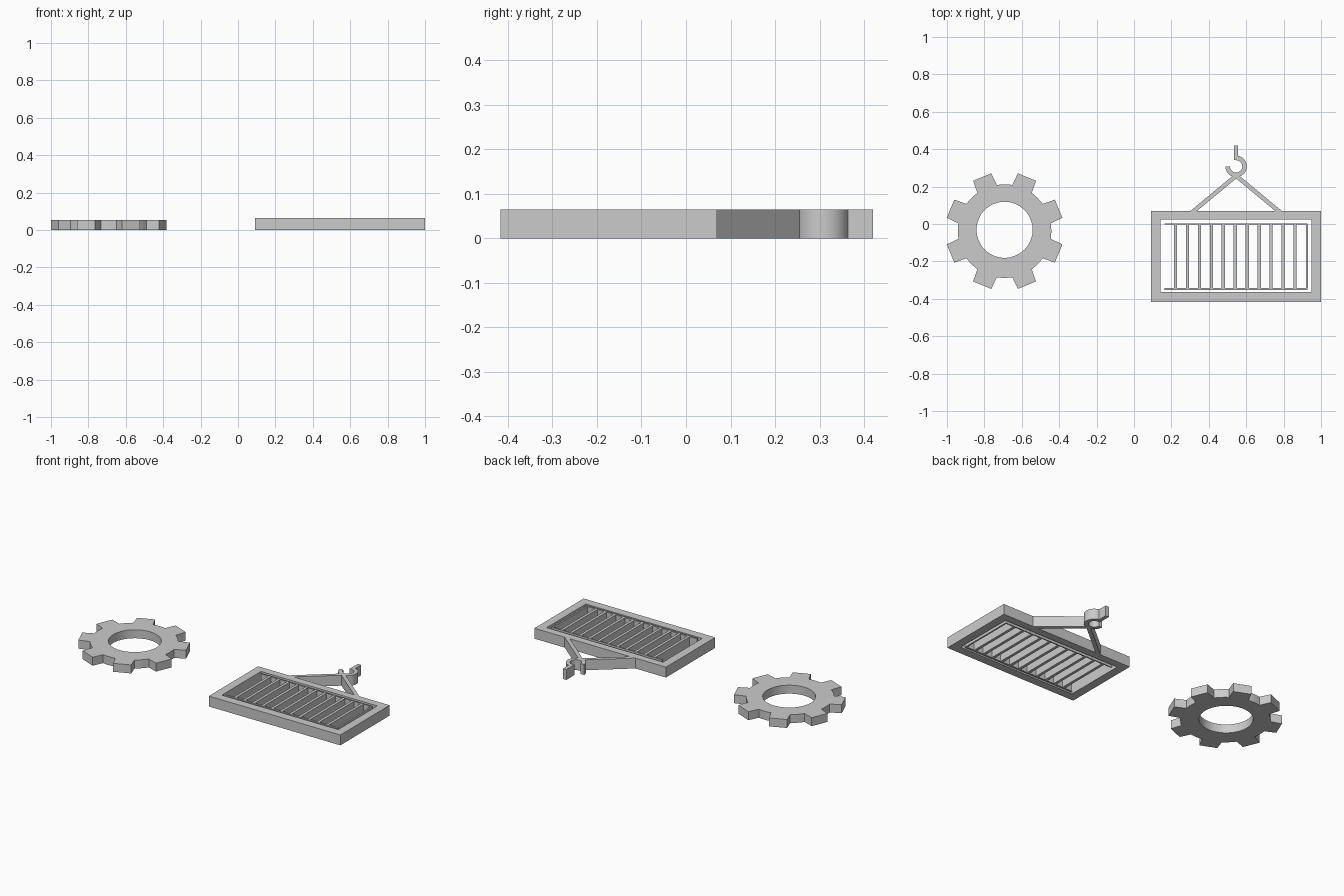
import bpy
from math import cos, sin, radians

if "Cube" in bpy.data.objects:
    bpy.data.objects.remove(bpy.data.objects["Cube"])

GEAR_H = 0.053
H = 0.065


def make_object(name, verts, faces):
    mesh = bpy.data.meshes.new(name)
    mesh.from_pydata(verts, [], faces)
    mesh.update()
    ob = bpy.data.objects.new(name, mesh)
    bpy.context.collection.objects.link(ob)
    return ob


def band(name, outer, inner, height, closed=True):
    """Extruded strip between two counter-clockwise outlines of equal length."""
    n = len(outer)
    verts = [(x, y, z) for z in (0, height) for loop in (outer, inner) for x, y in loop]
    oi, ot, it = n, 2 * n, 3 * n
    faces = []
    for i in range(n if closed else n - 1):
        j = (i + 1) % n
        faces += [(i, j, ot + j, ot + i),
                  (oi + j, oi + i, it + i, it + j),
                  (ot + i, ot + j, it + j, it + i),
                  (j, i, oi + i, oi + j)]
    if not closed:
        e = n - 1
        faces += [(0, ot, it, oi), (e, oi + e, it + e, ot + e)]
    return make_object(name, verts, faces)


def rect(x0, x1, y0, y1):
    return [(x0, y0), (x1, y0), (x1, y1), (x0, y1)]


def box(name, x0, x1, y0, y1):
    r = rect(x0, x1, y0, y1)
    verts = [(x, y, z) for z in (0, H) for x, y in r]
    faces = [(3, 2, 1, 0), (4, 5, 6, 7)]
    faces += [(i, (i + 1) % 4, 4 + (i + 1) % 4, 4 + i) for i in range(4)]
    return make_object(name, verts, faces)


def polar(cx, cy, r, deg):
    return (cx + r * cos(radians(deg)), cy + r * sin(radians(deg)))


def smooth(ob):
    bpy.ops.object.select_all(action='DESELECT')
    ob.select_set(True)
    bpy.context.view_layer.objects.active = ob
    bpy.ops.object.shade_smooth_by_angle(angle=radians(25))


# Gear: eight straight-topped teeth around a round bore
ROOT, TIP, BORE = 0.25, 0.317, 0.15
tooth = [(-18, ROOT), (-13, ROOT), (-9.5, TIP), (0, TIP * cos(radians(9.5))),
         (9.5, TIP), (13, ROOT), (18, ROOT), (22.5, ROOT)]
outer, inner = [], []
for k in range(8):
    for a, r in tooth:
        ang = 22.5 + 45 * k + a
        outer.append(polar(-0.692, -0.038, r, ang))
        inner.append(polar(-0.692, -0.031, BORE, ang))
smooth(band("gear", outer, inner, GEAR_H))

# Container frame
band("container_frame", rect(0.09, 1.0, -0.417, 0.07),
     rect(0.143, 0.948, -0.364, 0.023), H)

# Grille: two rails and evenly spaced slats
box("grille_top_rail", 0.163, 0.928, -0.004, 0.003)
box("grille_bottom_rail", 0.163, 0.928, -0.352, -0.341)
for i in range(12):
    x = 0.222 + 0.0639 * i
    w = 0.0085 if i < 11 else 0.005
    box(f"grille_slat_{i + 1}", x - w, x + w, -0.341, -0.004)

# Sling: chevron of two lifting ropes
CX = 0.546
half = [(0.244, 0.07), (0.021, 0.255)]
half_in = [(0.209, 0.07), (0.0, 0.243)]
band("lifting_sling",
     [(CX + half[0][0], 0.07), (CX + half[1][0], 0.255), (CX, 0.257),
      (CX - half[1][0], 0.255), (CX - half[0][0], 0.07)],
     [(CX + half_in[0][0], 0.07), (CX + 0.012, 0.233), (CX, 0.243),
      (CX - 0.012, 0.233), (CX - half_in[0][0], 0.07)], H, closed=False)

# Crane hook: open curl and shank
angles = [180 + 270 * i / 40 for i in range(41)]
smooth(band("hook_curl", [polar(CX, 0.308, 0.057, a) for a in angles],
            [polar(CX, 0.308, 0.033, a) for a in angles], H, closed=False))
box("hook_shank", CX - 0.012, CX + 0.011, 0.341, 0.42)
